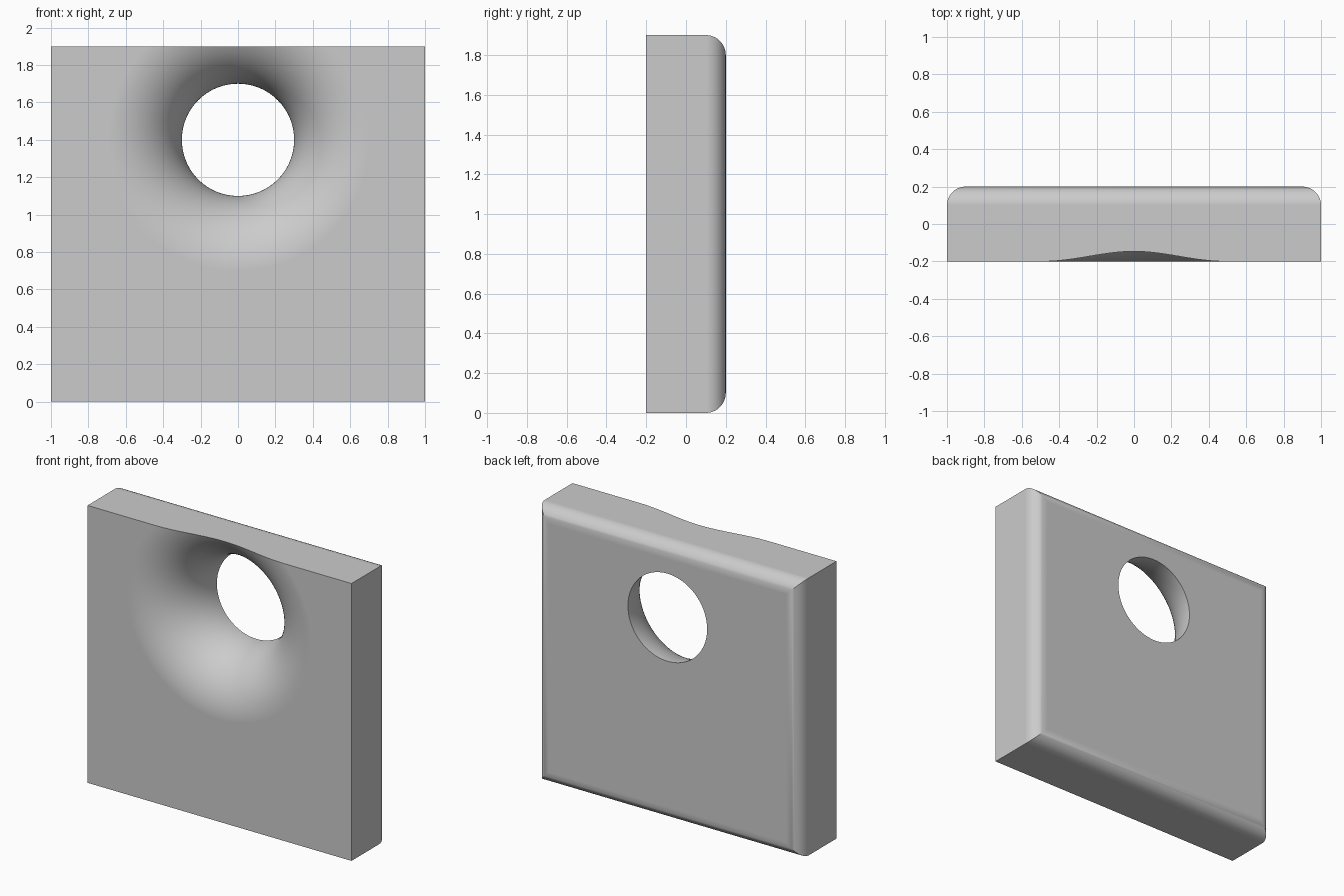
import bpy, bmesh, math

WIDTH, DEPTH, HEIGHT = 2.0, 0.4, 1.9
ROUND = 0.1                    # rounding of the back edges
HOLE_R, HOLE_Z = 0.3, 1.4
FLARE = DEPTH                  # the flare runs through the full thickness
SIDES, ARC = 128, 32

start = bpy.data.objects.get("Cube")
if start:
    bpy.data.objects.remove(start, do_unlink=True)

grey = bpy.data.materials.new("plain_grey")
grey.use_nodes = True
colour = (0.6, 0.6, 0.6, 1)
grey.diffuse_color = colour
grey.node_tree.nodes["Principled BSDF"].inputs["Base Color"].default_value = colour


def add_object(name, bm):
    bmesh.ops.recalc_face_normals(bm, faces=bm.faces)
    mesh = bpy.data.meshes.new(name)
    bm.to_mesh(mesh)
    bm.free()
    mesh.materials.append(grey)
    obj = bpy.data.objects.new(name, mesh)
    bpy.context.collection.objects.link(obj)
    return obj


# Square plate with its four back edges rounded
bm = bmesh.new()
bmesh.ops.create_cube(bm, size=1)
for v in bm.verts:
    v.co = (v.co.x * WIDTH, v.co.y * DEPTH, (v.co.z + 0.5) * HEIGHT)
back_edges = [e for e in bm.edges if all(v.co.y > 0 for v in e.verts)]
bmesh.ops.bevel(bm, geom=back_edges, offset=ROUND, segments=12,
                profile=0.5, affect='EDGES')
plate = add_object("plate", bm)

# Trumpet-shaped cutter: a quarter-circle flare turned around the hole axis
front, back = -DEPTH / 2, DEPTH / 2
profile = [(HOLE_R + FLARE, front - 0.1)]
for i in range(ARC + 1):
    a = math.pi / 2 * i / ARC
    profile.append((HOLE_R + FLARE - FLARE * math.sin(a),
                    back - FLARE * math.cos(a)))
profile.append((HOLE_R, back + 0.1))

bm = bmesh.new()
rings = []
for r, y in profile:
    turn = [2 * math.pi * k / SIDES for k in range(SIDES)]
    rings.append([bm.verts.new((r * math.cos(t), y, HOLE_Z + r * math.sin(t)))
                  for t in turn])
for a, b in zip(rings, rings[1:]):
    for k in range(SIDES):
        n = (k + 1) % SIDES
        bm.faces.new((a[k], a[n], b[n], b[k]))
bm.faces.new(rings[0])
bm.faces.new(rings[-1])
cutter = add_object("hole_cutter", bm)
cutter.hide_render = True

# Cut the flared hole, then discard the cutter
cut = plate.modifiers.new("flared_hole", 'BOOLEAN')
cut.operation = 'DIFFERENCE'
cut.solver = 'EXACT'
cut.object = cutter
bpy.ops.object.select_all(action='DESELECT')
plate.select_set(True)
bpy.context.view_layer.objects.active = plate
bpy.ops.object.modifier_apply(modifier=cut.name)
bpy.data.objects.remove(cutter, do_unlink=True)

# Smooth curves, crisp edges and flat large faces
bpy.ops.object.shade_smooth_by_angle(angle=math.radians(30))
normals = plate.modifiers.new("flat_faces", 'WEIGHTED_NORMAL')
normals.keep_sharp = True
